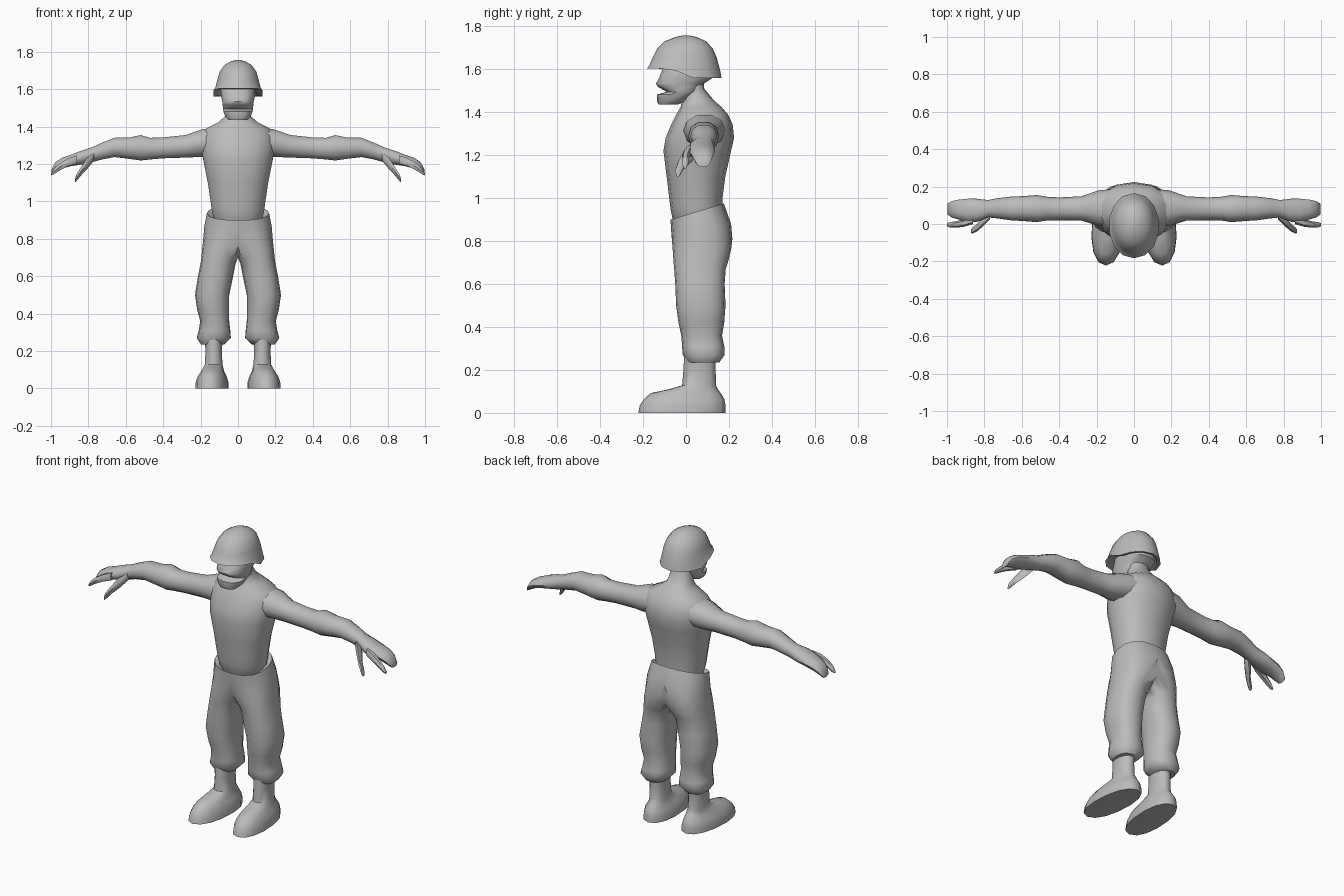
import bpy, bmesh, math

grey = bpy.data.materials.new("plain grey")
grey.diffuse_color = (0.5, 0.5, 0.5, 1)


def loft(name, rings, mirror=False, angle=50):
    """Skin a stack of equal-length point rings, cap the ends, optionally mirror in x."""
    bm = bmesh.new()
    rows = [[bm.verts.new(p) for p in r] for r in rings]
    n = len(rows[0])
    for a, b in zip(rows, rows[1:]):
        for i in range(n):
            j = (i + 1) % n
            bm.faces.new((a[i], a[j], b[j], b[i]))
    bm.faces.new(rows[0])
    bm.faces.new(rows[-1])
    bmesh.ops.recalc_face_normals(bm, faces=bm.faces)
    if mirror:  # open the half along the centre plane
        flat = [f for f in bm.faces if all(abs(v.co.x) < 1e-5 for v in f.verts)]
        bmesh.ops.delete(bm, geom=flat, context='FACES')
        bmesh.ops.remove_doubles(bm, verts=bm.verts, dist=1e-5)
    me = bpy.data.meshes.new(name)
    bm.to_mesh(me)
    bm.free()
    me.materials.append(grey)
    me.shade_smooth()
    me.set_sharp_from_angle(angle=math.radians(angle))
    ob = bpy.data.objects.new(name, me)
    bpy.context.collection.objects.link(ob)
    if mirror:
        ob.modifiers.new("mirror", 'MIRROR').merge_threshold = 0.0005
    return ob


def spow(v, p):
    return math.copysign(abs(v) ** p, v)


def flat_ring(z, y0, y1, rx, cx=0.0, n=14, p=0.9, dz=None):
    """Horizontal rounded ring from y0 (front) to y1 (back); dz(y) bends its height."""
    pts = []
    for i in range(n):
        t = 2 * math.pi * i / n - math.pi / 2
        y = (y0 + y1) / 2 + (y1 - y0) / 2 * spow(math.sin(t), p)
        pts.append((cx + rx * spow(math.cos(t), p), y, z + (dz(y) if dz else 0)))
    return pts


def side_ring(x, z0, z1, y0, y1, n=10):
    """Upright ring across the x axis."""
    pts = []
    for i in range(n):
        t = 2 * math.pi * i / n
        pts.append((x, (y0 + y1) / 2 + (y1 - y0) / 2 * spow(math.cos(t), 0.9),
                    (z0 + z1) / 2 + (z1 - z0) / 2 * spow(math.sin(t), 0.9)))
    return pts


# Torso and neck: z, front y, back y, half width
torso = [(0.86, -0.04, 0.15, 0.11), (0.90, -0.062, 0.165, 0.132), (0.95, -0.072, 0.168, 0.143),
         (1.0, -0.078, 0.17, 0.15), (1.1, -0.09, 0.183, 0.165), (1.22, -0.105, 0.21, 0.19),
         (1.28, -0.095, 0.224, 0.2), (1.345, -0.068, 0.217, 0.2), (1.39, -0.045, 0.195, 0.175),
         (1.425, -0.025, 0.165, 0.105), (1.455, -0.018, 0.13, 0.072), (1.51, -0.012, 0.085, 0.064),
         (1.56, -0.01, 0.08, 0.06)]
loft("torso", [flat_ring(*r) for r in torso])

# Arms: x, low z, high z, front y, back y
arm = [(0.08, 1.25, 1.40, -0.02, 0.19), (0.19, 1.235, 1.39, -0.01, 0.18), (0.28, 1.232, 1.358, 0.018, 0.148),
       (0.40, 1.228, 1.345, 0.02, 0.142), (0.47, 1.222, 1.343, 0.018, 0.146), (0.52, 1.216, 1.358, 0.01, 0.155),
       (0.58, 1.225, 1.345, 0.015, 0.15), (0.66, 1.235, 1.343, 0.02, 0.146), (0.73, 1.222, 1.315, 0.03, 0.138),
       (0.78, 1.208, 1.292, 0.035, 0.128), (0.84, 1.195, 1.272, 0.012, 0.135), (0.89, 1.188, 1.252, 0.01, 0.135),
       (0.94, 1.175, 1.235, 0.025, 0.13), (0.975, 1.158, 1.213, 0.035, 0.122), (0.996, 1.145, 1.175, 0.05, 0.11)]
loft("arm", [side_ring(*r) for r in arm], True)

finger = [(0.86, 1.2, 1.25, 0.0, 0.045), (0.91, 1.185, 1.232, -0.015, 0.025), (0.955, 1.162, 1.205, -0.02, 0.014),
          (0.985, 1.143, 1.175, -0.018, 0.01), (1.0, 1.138, 1.152, -0.012, 0.004)]
loft("index_finger", [side_ring(*r, n=6) for r in finger], True)

thumb = [(0.77, 1.215, 1.265, 0.025, 0.07), (0.81, 1.165, 1.235, -0.015, 0.04), (0.84, 1.135, 1.185, -0.04, 0.0),
         (0.865, 1.105, 1.145, -0.052, -0.02), (0.872, 1.1, 1.118, -0.046, -0.028)]
loft("thumb", [side_ring(*r, n=6) for r in thumb], True)


# Trousers: one half, with the inner side clamped to the centre plane above the crotch
def trouser_ring(z, y0, y1, cx, ro, ri, tilt=0.0, n=16):
    pts = []
    for i in range(n):
        t = 2 * math.pi * i / n - math.pi / 2
        c, s = spow(math.cos(t), 0.85), spow(math.sin(t), 0.85)
        x = max(0.0, cx + (ro if c > 0 else ri) * c)
        if i in (0, n // 2):
            x = cx
        pts.append((x, (y0 + y1) / 2 + (y1 - y0) / 2 * s, z + tilt * (s + 1) / 2))
    return pts


trousers = [(0.235, 0.01, 0.155, 0.135, 0.062, 0.062), (0.27, -0.015, 0.18, 0.128, 0.093, 0.09),
            (0.31, -0.018, 0.178, 0.125, 0.085, 0.084), (0.36, -0.022, 0.168, 0.123, 0.079, 0.076),
            (0.42, -0.035, 0.178, 0.13, 0.088, 0.082), (0.50, -0.046, 0.184, 0.135, 0.095, 0.088),
            (0.60, -0.05, 0.18, 0.12, 0.094, 0.094), (0.67, -0.055, 0.185, 0.108, 0.092, 0.096),
            (0.70, -0.058, 0.195, 0.098, 0.098, 0.11), (0.76, -0.062, 0.21, 0.07, 0.12, 0.2),
            (0.81, -0.066, 0.216, 0.03, 0.155, 0.2), (0.86, -0.07, 0.21, 0.0, 0.18, 0.1, 0.02),
            (0.90, -0.072, 0.176, 0.0, 0.166, 0.1, 0.075), (0.885, -0.05, 0.155, 0.0, 0.13, 0.1, 0.06)]
loft("trousers", [trouser_ring(*r) for r in trousers], True)

# Boots, toes turned slightly outward
boot = [(0.0, -0.222, 0.184, 0.088, 0.134), (0.035, -0.215, 0.184, 0.086, 0.134),
        (0.065, -0.195, 0.178, 0.076, 0.134), (0.092, -0.165, 0.162, 0.06, 0.132),
        (0.11, -0.08, 0.148, 0.054, 0.131), (0.128, -0.018, 0.14, 0.048, 0.13),
        (0.2, -0.012, 0.138, 0.045, 0.13), (0.28, -0.008, 0.138, 0.05, 0.13)]
boots = []
for z, y0, y1, rx, cx in boot:
    boots.append([(x - 0.06 * (y - 0.06) * (z < 0.12), y, h)
                  for x, y, h in flat_ring(z, y0, y1, rx, cx)])
loft("boot", boots, True)

# Head: jaw, parted mouth, nose and skull
head = [(1.435, -0.128, -0.04, 0.05), (1.452, -0.135, 0.0, 0.068), (1.482, -0.136, 0.04, 0.08),
        (1.495, -0.09, 0.055, 0.082), (1.519, -0.132, 0.07, 0.084), (1.534, -0.14, 0.085, 0.086),
        (1.56, -0.125, 0.125, 0.092), (1.60, -0.11, 0.13, 0.095), (1.65, -0.08, 0.1, 0.07)]
loft("head", [flat_ring(*r, p=0.8) for r in head], angle=40)


# Helmet: the rim drops behind the brow to cover the ears and nape
def rim(y):
    return 0.043 * min(1, max(0, (-0.015 - y) / 0.045))


helmet = [(1.60, -0.11, 0.12, 0.085, None), (1.565, -0.165, 0.145, 0.112, rim),
          (1.56, -0.183, 0.165, 0.134, rim), (1.59, -0.172, 0.16, 0.124, lambda y: 0.6 * rim(y)),
          (1.655, -0.155, 0.143, 0.112, None), (1.695, -0.135, 0.125, 0.1, None),
          (1.73, -0.1, 0.095, 0.074, None), (1.75, -0.05, 0.05, 0.038, None), (1.757, -0.015, 0.015, 0.01, None)]
loft("helmet", [flat_ring(z, a, b, w, p=0.95, dz=d) for z, a, b, w, d in helmet], angle=40)
